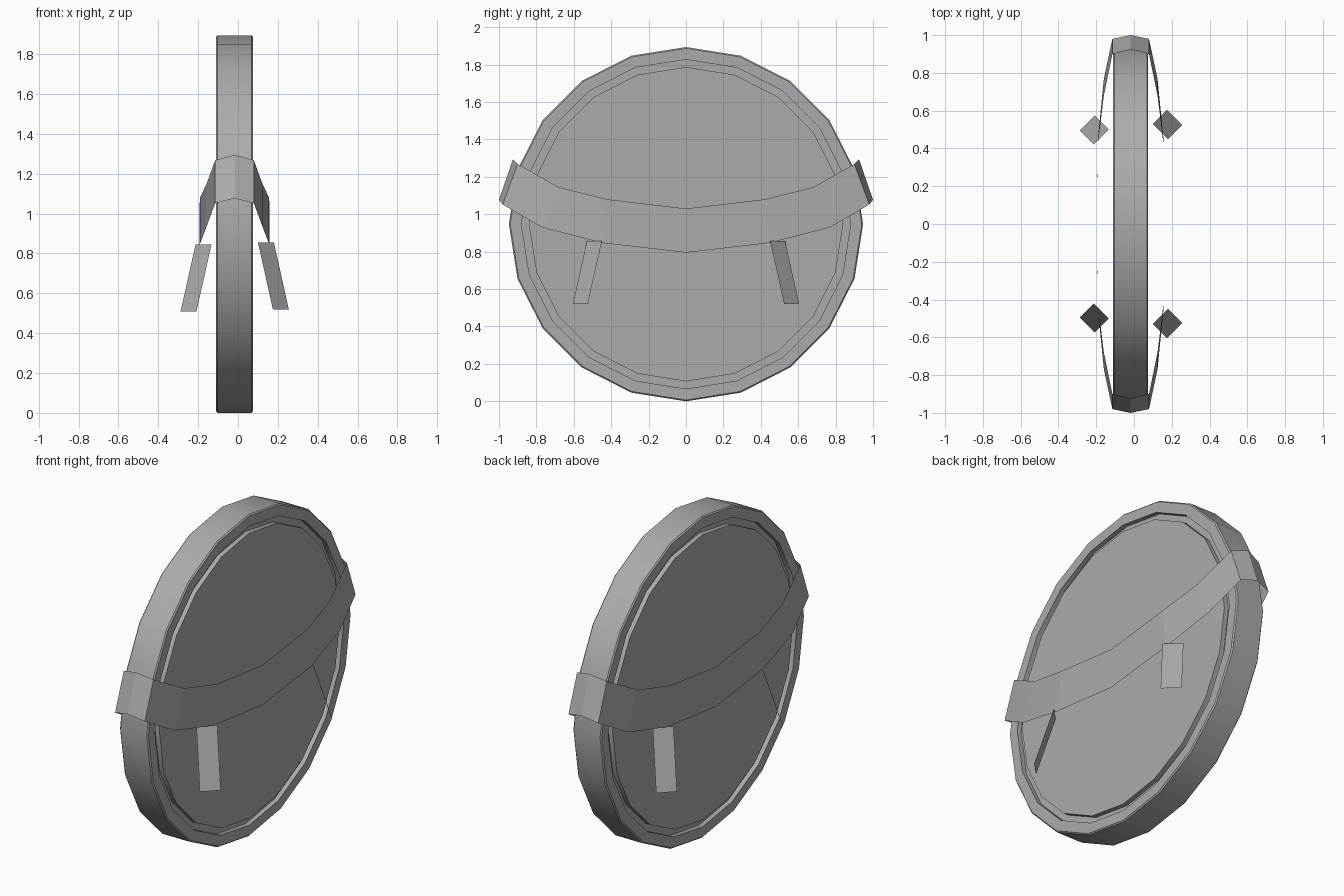
import bpy
import bmesh
import math
from mathutils import Vector

cube = bpy.data.objects.get("Cube")
if cube:
    bpy.data.objects.remove(cube, do_unlink=True)

GREY = (0.41, 0.41, 0.41, 1.0)
grey = bpy.data.materials.new("plain_grey")
grey.use_nodes = True
grey.diffuse_color = GREY
grey.node_tree.nodes["Principled BSDF"].inputs["Base Color"].default_value = GREY

MID_X = -0.0175   # centre plane of the disc thickness
RADIUS = 0.947


def finish(name, bm):
    mesh = bpy.data.meshes.new(name)
    bm.to_mesh(mesh)
    bm.free()
    mesh.materials.append(grey)
    obj = bpy.data.objects.new(name, mesh)
    bpy.context.collection.objects.link(obj)
    return obj


# Round disc: half profile of (offset from centre plane, radius), mirrored and spun
half = [(0.0925, 0), (0.0925, 0.84), (0.065, 0.84), (0.065, 0.88),
        (0.0925, 0.88), (0.0925, RADIUS - 0.007), (0.0855, RADIUS)]
profile = half + [(-x, r) for x, r in reversed(half)]
bm = bmesh.new()
verts = [bm.verts.new((MID_X + x, 0, RADIUS + r)) for x, r in profile]
edges = [bm.edges.new(pair) for pair in zip(verts, verts[1:])]
bmesh.ops.spin(bm, geom=verts + edges, cent=(0, 0, RADIUS), axis=(1, 0, 0),
               angle=math.tau, steps=20)
bmesh.ops.remove_doubles(bm, verts=bm.verts, dist=0.0005)
bmesh.ops.recalc_face_normals(bm, faces=bm.faces)
disc = finish("round_disc", bm)
bpy.context.view_layer.objects.active = disc
disc.select_set(True)
bpy.ops.object.shade_smooth_by_angle(angle=math.radians(30))
disc.select_set(False)

# Strap: a sagging closed band; each section is (offset, top y, top z, low y, low z)
quarter = [(0.175, 0, 1.03, 0, 0.795), (0.174, 0.42, 1.08, 0.45, 0.847),
           (0.142, 0.68, 1.145, 0.77, 0.93), (0.097, 0.90, 1.268, 0.98, 1.052),
           (0, 0.925, 1.295, 1.0, 1.077)]


def flip(section, sx, sy):
    x, ty, tz, ly, lz = section
    return (sx * x, sy * ty, tz, sy * ly, lz)


loop = quarter[:-1] + [flip(s, -1, 1) for s in reversed(quarter[1:])]
loop += [flip(s, -1, -1) for s in quarter[:-1]]
loop += [flip(s, 1, -1) for s in reversed(quarter[1:])]
bm = bmesh.new()
rungs = [(bm.verts.new((MID_X + x, ty, tz)), bm.verts.new((MID_X + x, ly, lz)))
         for x, ty, tz, ly, lz in loop]
for (top_a, low_a), (top_b, low_b) in zip(rungs, rungs[1:] + rungs[:1]):
    bm.faces.new((top_a, low_a, low_b, top_b))
bmesh.ops.remove_doubles(bm, verts=bm.verts, dist=0.0005)
finish("strap", bm)


# Hanging tabs: thin sheets splayed outward at four corners
def tab(name, inner, sx, sy):
    bm = bmesh.new()
    across = Vector((0.08 * sx, -0.08 * sy, 0))
    down = Vector((0.075 * sx, 0.075 * sy, -0.336))
    start = Vector(inner)
    corners = [start, start + down, start + down + across, start + across]
    if sx * sy < 0:
        corners.reverse()
    bm.faces.new([bm.verts.new(c) for c in corners])
    finish(name, bm)


for sy, end in ((-1, "front"), (1, "back")):
    tab("left_" + end + "_tab", (0.10, 0.53 * sy, 0.856), 1, sy)
    tab("right_" + end + "_tab", (-0.133, 0.50 * sy, 0.846), -1, sy)
